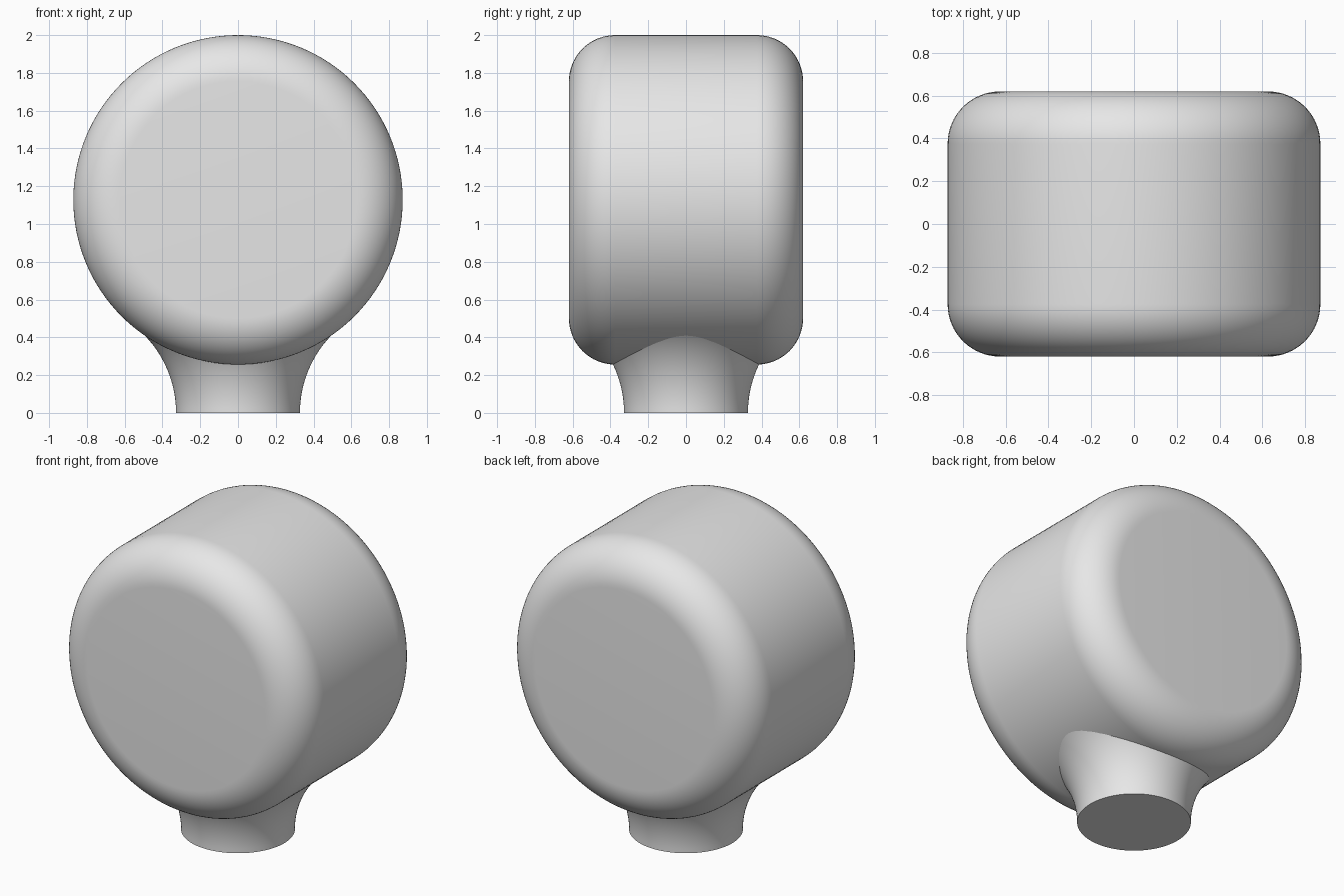
import bpy, bmesh
from math import sin, cos, pi, radians, sqrt
from mathutils import Matrix, Vector

cube = bpy.data.objects.get("Cube")
if cube:
    bpy.data.objects.remove(cube, do_unlink=True)

# Single grey material
grey = bpy.data.materials.new("plain_grey")
grey.use_nodes = True
colour = (0.8, 0.8, 0.8, 1)
grey.diffuse_color = colour
grey.node_tree.nodes["Principled BSDF"].inputs["Base Color"].default_value = colour


def revolve(name, profile, transform=Matrix(), steps=128):
    """Spin a (radius, height) profile about z, then place it."""
    bm = bmesh.new()
    verts = [bm.verts.new((r, 0, h)) for r, h in profile]
    edges = [bm.edges.new(pair) for pair in zip(verts, verts[1:])]
    bmesh.ops.spin(bm, geom=verts + edges, cent=(0, 0, 0), axis=(0, 0, 1),
                   angle=2 * pi, steps=steps, use_merge=True)
    bmesh.ops.remove_doubles(bm, verts=bm.verts, dist=1e-5)
    bmesh.ops.recalc_face_normals(bm, faces=bm.faces)
    bm.transform(transform)
    mesh = bpy.data.meshes.new(name)
    bm.to_mesh(mesh)
    bm.free()
    mesh.materials.append(grey)
    obj = bpy.data.objects.new(name, mesh)
    bpy.context.collection.objects.link(obj)
    bpy.ops.object.select_all(action="DESELECT")
    obj.select_set(True)
    bpy.context.view_layer.objects.active = obj
    bpy.ops.object.shade_smooth_by_angle(angle=radians(30))
    return obj


# Round head: drum lying along y with wide rounded rims
radius, half_depth, fillet, centre_z = 0.872, 0.62, 0.245, 1.128
arc = [i / 16 * pi / 2 for i in range(17)]
rim = [(radius - fillet + fillet * sin(a), half_depth - fillet + fillet * cos(a))
       for a in arc]
drum = [(0, half_depth)] + rim + [(r, -h) for r, h in reversed(rim)] + [(0, -half_depth)]
revolve("rounded_head", drum,
        Matrix.Translation((0, 0, centre_z)) @ Matrix.Rotation(pi / 2, 4, "X"))

# Neck: circular foot flaring in a concave arc up into the head
foot, flare, top = 0.328, 0.59, 0.44
heights = [top * i / 16 for i in range(17)]
neck = [(foot + flare - sqrt(flare ** 2 - z ** 2), z) for z in heights]
revolve("flared_neck", [(0, 0)] + neck + [(0, top)])
